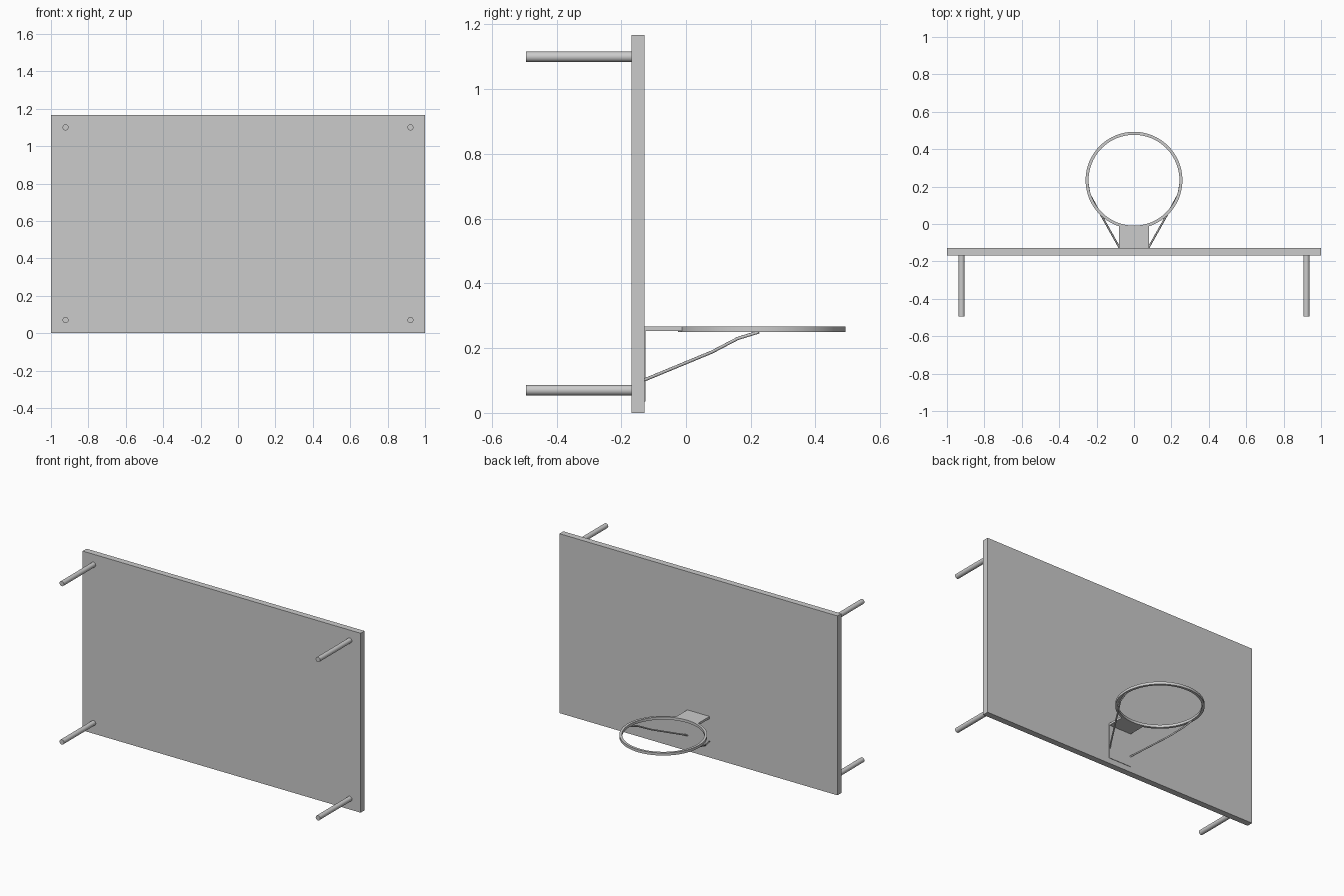
import bpy, bmesh, math
from mathutils import Vector

if "Cube" in bpy.data.objects:
    bpy.data.objects.remove(bpy.data.objects["Cube"])


def box(name, lo, hi):
    lo, hi = Vector(lo), Vector(hi)
    bpy.ops.mesh.primitive_cube_add(size=1, location=(lo + hi) / 2)
    ob = bpy.context.object
    ob.name = name
    ob.scale = hi - lo
    bpy.ops.object.transform_apply(location=False, rotation=False, scale=True)
    return ob


def smooth(ob):
    bpy.ops.object.select_all(action='DESELECT')
    ob.select_set(True)
    bpy.context.view_layer.objects.active = ob
    bpy.ops.object.shade_smooth_by_angle(angle=math.radians(35))


# Backboard
box("backboard", (-1, -0.168, 0), (1, -0.128, 1.167))

# Four wall-mounting pegs behind the board
for side, x in (("left", -0.922), ("right", 0.922)):
    for level, z in (("lower", 0.07), ("upper", 1.1)):
        bpy.ops.mesh.primitive_cylinder_add(
            vertices=32, radius=0.016, depth=0.335,
            location=(x, -0.3275, z), rotation=(math.pi / 2, 0, 0))
        peg = bpy.context.object
        peg.name = f"{level}_{side}_peg"
        smooth(peg)

# Hoop: rectangular section swept round a circle
bm = bmesh.new()
section = [(0.243, 0.25), (0.259, 0.25), (0.259, 0.267), (0.243, 0.267)]
n = 64
rings = [[bm.verts.new((r * math.cos(a), 0.234 + r * math.sin(a), z)) for r, z in section]
         for a in (2 * math.pi * i / n for i in range(n))]
for i in range(n):
    a, b = rings[i], rings[(i + 1) % n]
    for j in range(4):
        k = (j + 1) % 4
        bm.faces.new((a[j], b[j], b[k], a[k]))
bmesh.ops.recalc_face_normals(bm, faces=bm.faces)
mesh = bpy.data.meshes.new("hoop")
bm.to_mesh(mesh)
bm.free()
hoop = bpy.data.objects.new("hoop", mesh)
bpy.context.collection.objects.link(hoop)
smooth(hoop)

# Bracket: top shelf and thin plate against the board
box("bracket_shelf", (-0.08, -0.128, 0.253), (0.08, -0.012, 0.267))
box("bracket_plate", (-0.08, -0.13, 0.035), (0.08, -0.125, 0.253))

# Bent brace rods from the plate to the underside of the hoop
path = [(0.077, -0.128, 0.102), (0.194, 0.08, 0.188),
        (0.238, 0.16, 0.23), (0.249, 0.225, 0.25)]
for side, s in (("left", -1), ("right", 1)):
    cu = bpy.data.curves.new(f"{side}_brace", 'CURVE')
    cu.dimensions = '3D'
    cu.bevel_depth = 0.005
    cu.bevel_resolution = 2
    cu.use_fill_caps = True
    sp = cu.splines.new('POLY')
    sp.points.add(len(path) - 1)
    for p, (x, y, z) in zip(sp.points, path):
        p.co = (s * x, y, z, 1)
    bpy.context.collection.objects.link(bpy.data.objects.new(f"{side}_brace", cu))
